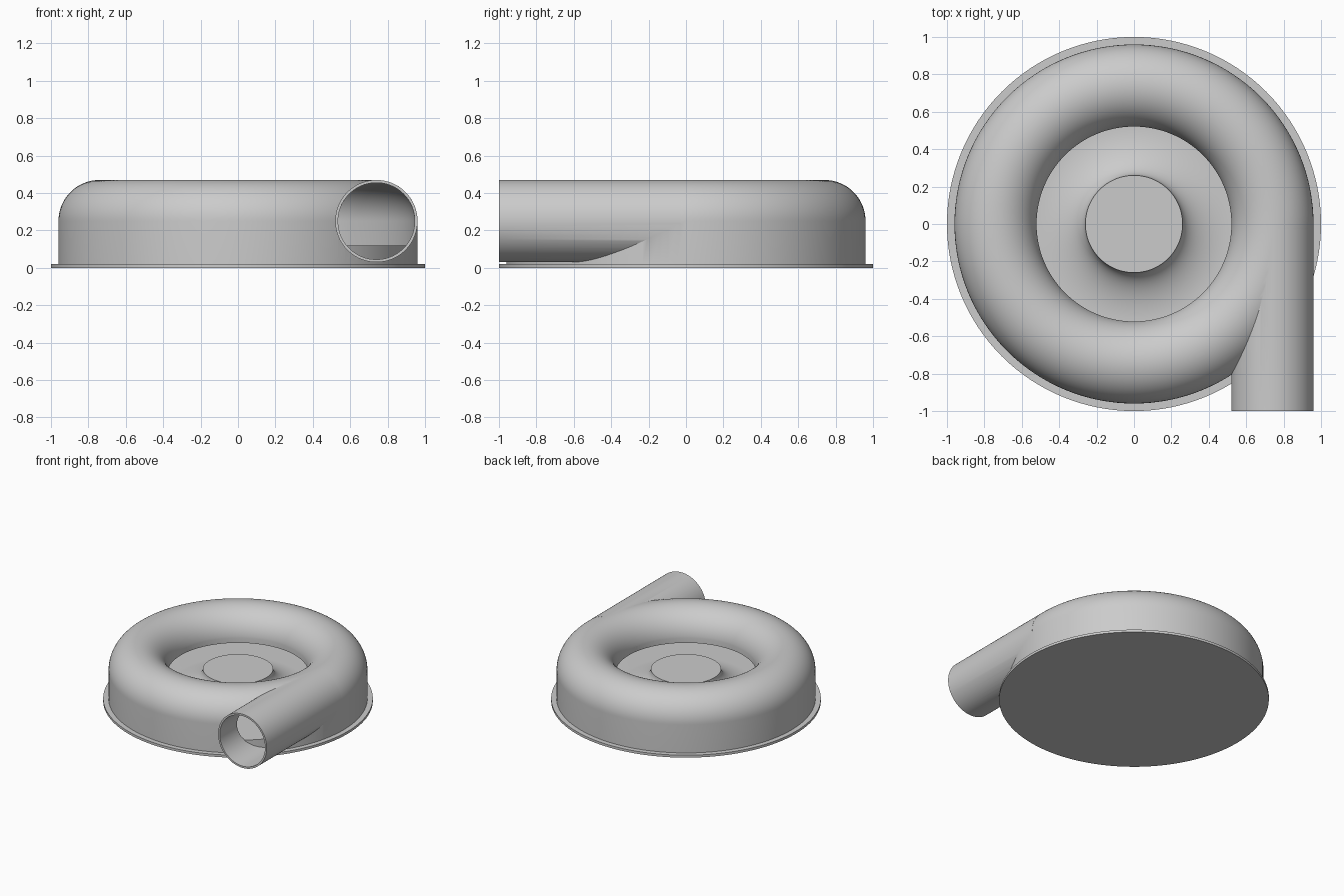
import bpy, bmesh, math
from mathutils import Matrix, Vector

if "Cube" in bpy.data.objects:
    bpy.data.objects.remove(bpy.data.objects["Cube"])

SEGMENTS = 128
RING_R, TUBE_R, WALL, MID_Z = 0.74, 0.22, 0.015, 0.25

grey = bpy.data.materials.new("plain_grey")
grey.use_nodes = True
colour = (0.6, 0.6, 0.6, 1)
grey.diffuse_color = colour
grey.node_tree.nodes["Principled BSDF"].inputs["Base Color"].default_value = colour


def add_object(name, bm):
    bmesh.ops.recalc_face_normals(bm, faces=bm.faces)
    mesh = bpy.data.meshes.new(name)
    bm.to_mesh(mesh)
    bm.free()
    mesh.materials.append(grey)
    obj = bpy.data.objects.new(name, mesh)
    bpy.context.collection.objects.link(obj)
    return obj


def lathe(name, profile):
    """Revolve (radius, height) points, starting and ending on the axis."""
    bm = bmesh.new()
    verts = [bm.verts.new((r, 0, z)) for r, z in profile]
    edges = [bm.edges.new(pair) for pair in zip(verts, verts[1:])]
    bmesh.ops.spin(bm, geom=verts + edges, cent=(0, 0, 0), axis=(0, 0, 1),
                   angle=math.tau, steps=SEGMENTS, use_duplicate=False)
    bmesh.ops.remove_doubles(bm, verts=bm.verts, dist=1e-5)
    return add_object(name, bm)


def pipe(name, radius, y_start, y_end):
    bm = bmesh.new()
    place = (Matrix.Translation((RING_R, (y_start + y_end) / 2, MID_Z))
             @ Matrix.Rotation(math.pi / 2, 4, "X"))
    bmesh.ops.create_cone(bm, cap_ends=True, segments=96, radius1=radius,
                          radius2=radius, depth=y_end - y_start, matrix=place)
    return add_object(name, bm)


def arc(cx, cz, rx, rz, start, end, steps):
    angles = [math.radians(start + (end - start) * i / steps) for i in range(steps + 1)]
    return [(cx + rx * math.cos(a), cz + rz * math.sin(a)) for a in angles]


def combine(target, tool, operation):
    mod = target.modifiers.new(operation, "BOOLEAN")
    mod.operation, mod.object, mod.solver = operation, tool, "EXACT"
    bpy.context.view_layer.objects.active = target
    bpy.ops.object.modifier_apply(modifier=mod.name)
    bpy.data.objects.remove(tool)


def smooth(obj):
    bpy.ops.object.select_all(action="DESELECT")
    obj.select_set(True)
    bpy.context.view_layer.objects.active = obj
    bpy.ops.object.shade_smooth_by_angle(angle=math.radians(30))


# Round-topped housing with a tangential outlet pipe
lip_r = RING_R - TUBE_R
housing = lathe("housing", [(0, 0.015), (RING_R + TUBE_R, 0.015)]
                + arc(RING_R, MID_Z, TUBE_R, TUBE_R, 0, 180, 40)
                + [(lip_r, 0.24), (0, 0.24)])
combine(housing, pipe("outlet_outside", TUBE_R, -1, -0.03), "UNION")

# Hollow interior, open through the central inlet and the pipe mouth
bore = TUBE_R - WALL
cavity = lathe("cavity", [(0, 0.03), (RING_R + bore, 0.03)]
               + arc(RING_R, MID_Z, bore, bore, 0, 180, 40)
               + [(RING_R - bore, 0.23), (lip_r + 0.001, 0.23),
                  (lip_r + 0.001, 0.3), (0, 0.3)])
combine(housing, cavity, "DIFFERENCE")
combine(housing, pipe("outlet_bore", bore, -1.1, -0.035), "DIFFERENCE")
smooth(housing)

# Raised inner floor flaring up into the central hub
hub = lathe("hub_and_floor", [(0, 0.02), (0.95, 0.02), (0.95, 0.12)]
            + arc(0.52, 0.26, 0.26, 0.14, 270, 180, 20) + [(0, 0.26)])
smooth(hub)

# Thin base flange
flange = lathe("base_flange", [(0, 0), (1, 0), (1, 0.02), (0, 0.02)])
smooth(flange)
